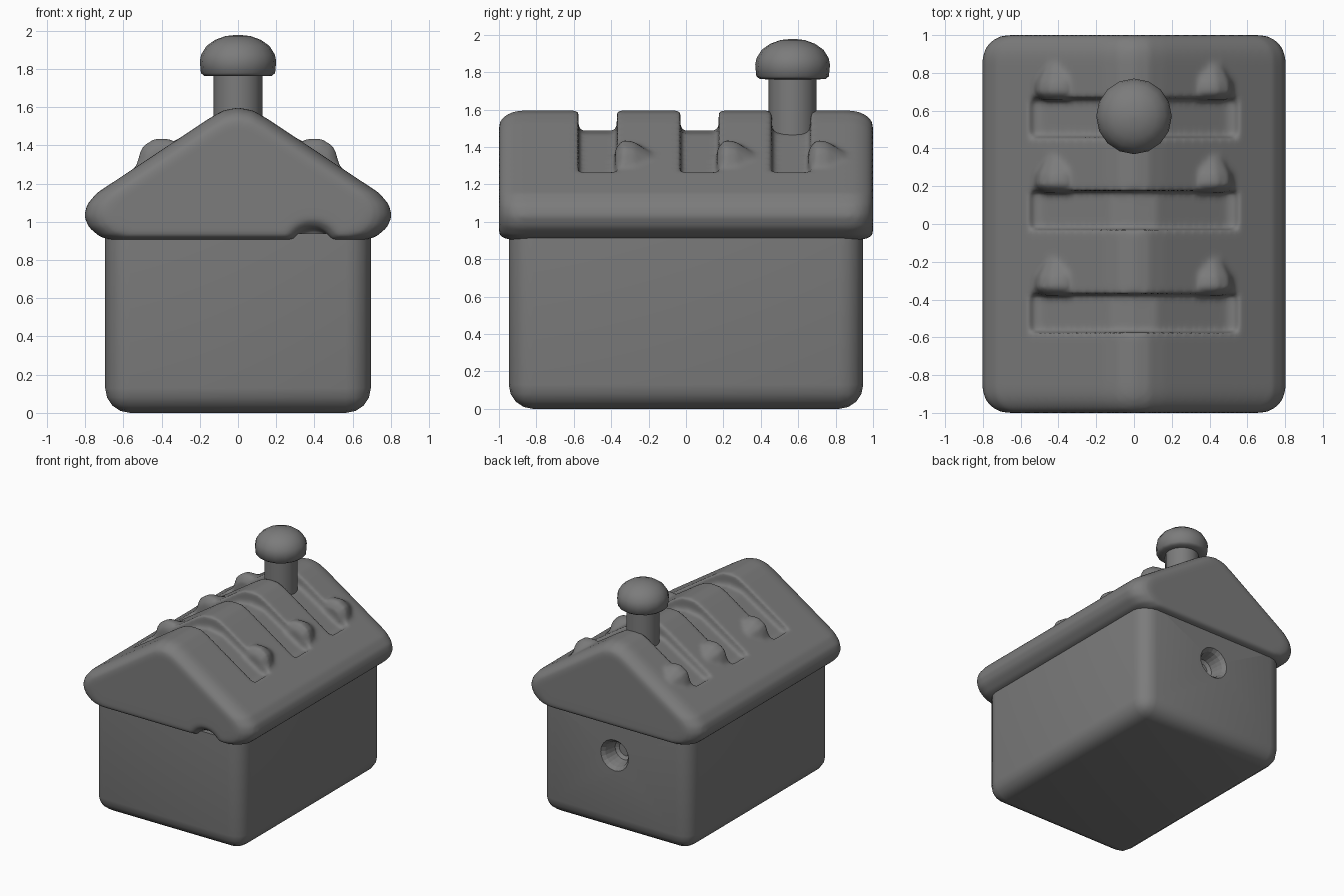
import bpy, bmesh, math
from mathutils import Matrix

if "Cube" in bpy.data.objects:
    bpy.data.objects.remove(bpy.data.objects["Cube"])

grey = bpy.data.materials.new("plain_grey")
grey.diffuse_color = (0.2, 0.2, 0.2, 1)
grey.use_nodes = True
grey.node_tree.nodes["Principled BSDF"].inputs["Base Color"].default_value = grey.diffuse_color


def make(name, bm):
    bmesh.ops.recalc_face_normals(bm, faces=bm.faces)
    mesh = bpy.data.meshes.new(name)
    bm.to_mesh(mesh)
    bm.free()
    mesh.materials.append(grey)
    ob = bpy.data.objects.new(name, mesh)
    bpy.context.collection.objects.link(ob)
    return ob


def loft(name, rings):
    """Skin a list of closed point rings and cap both ends."""
    bm = bmesh.new()
    vs = [[bm.verts.new(p) for p in ring] for ring in rings]
    n = len(vs[0])
    for a, b in zip(vs, vs[1:]):
        for i in range(n):
            bm.faces.new((a[i], a[(i + 1) % n], b[(i + 1) % n], b[i]))
    bm.faces.new(vs[0])
    bm.faces.new(vs[-1])
    return make(name, bm)


def circle_y(x, y, z, r, n=20):
    return [(x + r * math.cos(k * math.tau / n), y, z + r * math.sin(k * math.tau / n)) for k in range(n)]


def circle_z(x, y, z, r, n=16):
    return [(x + r * math.cos(k * math.tau / n), y + r * math.sin(k * math.tau / n), z) for k in range(n)]


def boolean(ob, other, op):
    m = ob.modifiers.new(op.lower(), 'BOOLEAN')
    m.operation, m.object, m.solver = op, other, 'EXACT'
    other.hide_render = True
    other.hide_set(True)


def smooth(ob, angle=40):
    bpy.ops.object.select_all(action='DESELECT')
    bpy.context.view_layer.objects.active = ob
    ob.select_set(True)
    bpy.ops.object.shade_smooth_by_angle(angle=math.radians(angle))


# House body: soft box with a flared blind hole in the back wall
bm = bmesh.new()
bmesh.ops.create_cube(bm, size=1, matrix=Matrix.Translation((0, 0, 0.47)) @ Matrix.Diagonal((1.39, 1.895, 0.94, 1)))
edges = [e for e in bm.edges if min(v.co.z for v in e.verts) < 0.1]
bmesh.ops.bevel(bm, geom=edges, offset=0.13, segments=4, profile=0.5, affect='EDGES')
body = make("house_body", bm)
hole = loft("back_hole_cutter", [circle_y(0, y, 0.65, r) for y, r in
                                 ((0.80, 0.06), (0.82, 0.085), (0.88, 0.095), (0.92, 0.105), (0.96, 0.14))])
boolean(body, hole, 'DIFFERENCE')
smooth(body)

# Roof: rounded gable profile, drawn in at both ends
half = [(0.64, 0.9), (0.72, 0.92), (0.78, 0.97), (0.805, 1.03), (0.79, 1.09),
        (0.74, 1.15), (0.16, 1.535), (0.08, 1.582)]
profile = half + [(0, 1.598)] + [(-x, z) for x, z in reversed(half)]
ends = [(1 - 0.13 * (1 - math.sin(t)), 1 - math.cos(t)) for t in (k * math.pi / 10 for k in range(6))]
stations = [(-y, e) for y, e in reversed(ends)] + ends
roof = loft("roof", [[(x * (1 - 0.17 * e), y, 1.1 + (z - 1.1) * (1 - 0.17 * e)) for x, z in profile]
                     for y, e in stations])

# Saddle grooves over the ridge, with a raised knob behind each groove end
floor = [(0.55, 1.24), (0.49, 1.245), (0.12, 1.47)]
groove = floor + [(0, 1.488)] + [(-x, z) for x, z in reversed(floor)] + [(-0.55, 1.8), (0.55, 1.8)]
for i, y in enumerate((-0.47, 0.075, 0.565)):
    cut = loft(f"groove_cutter_{i}", [[(x, y + d, z) for x, z in groove] for d in (-0.105, 0.1)])
    boolean(roof, cut, 'DIFFERENCE')
    for s in (-1, 1):
        knob = loft(f"knob_{i}_{'left' if s < 0 else 'right'}",
                    [circle_y(s * 0.4, y + d, z, r, 10) for d, z, r in
                     ((0.09, 1.30, 0.09), (0.13, 1.315, 0.13), (0.19, 1.315, 0.12), (0.29, 1.30, 0.07))])
        boolean(roof, knob, 'UNION')

# Small arched notch under the front eave
notch = loft("eave_notch_cutter", [circle_y(0.39, y, 0.85, r) for y, r in
                                   ((-1.04, 0.20), (-0.99, 0.15), (-0.965, 0.12), (-0.90, 0.11))])
boolean(roof, notch, 'DIFFERENCE')

# Soften the carved roof
m = roof.modifiers.new("remesh", 'REMESH')
m.mode, m.voxel_size, m.use_smooth_shade = 'VOXEL', 0.016, True
m = roof.modifiers.new("soften", 'SMOOTH')
m.factor, m.iterations = 0.5, 7
smooth(roof, 60)

# Chimney pipe and domed cap
pipe = loft("chimney_pipe", [circle_z(0, 0.57, z, 0.128) for z in (1.38, 1.79)])
smooth(pipe)
cap = loft("chimney_cap", [circle_z(0, 0.57, z, r) for z, r in
                           ((1.762, 0.13), (1.763, 0.175), (1.778, 0.194), (1.84, 0.2), (1.875, 0.193),
                            (1.92, 0.165), (1.952, 0.12), (1.972, 0.065), (1.978, 0.01))])
smooth(cap, 60)
